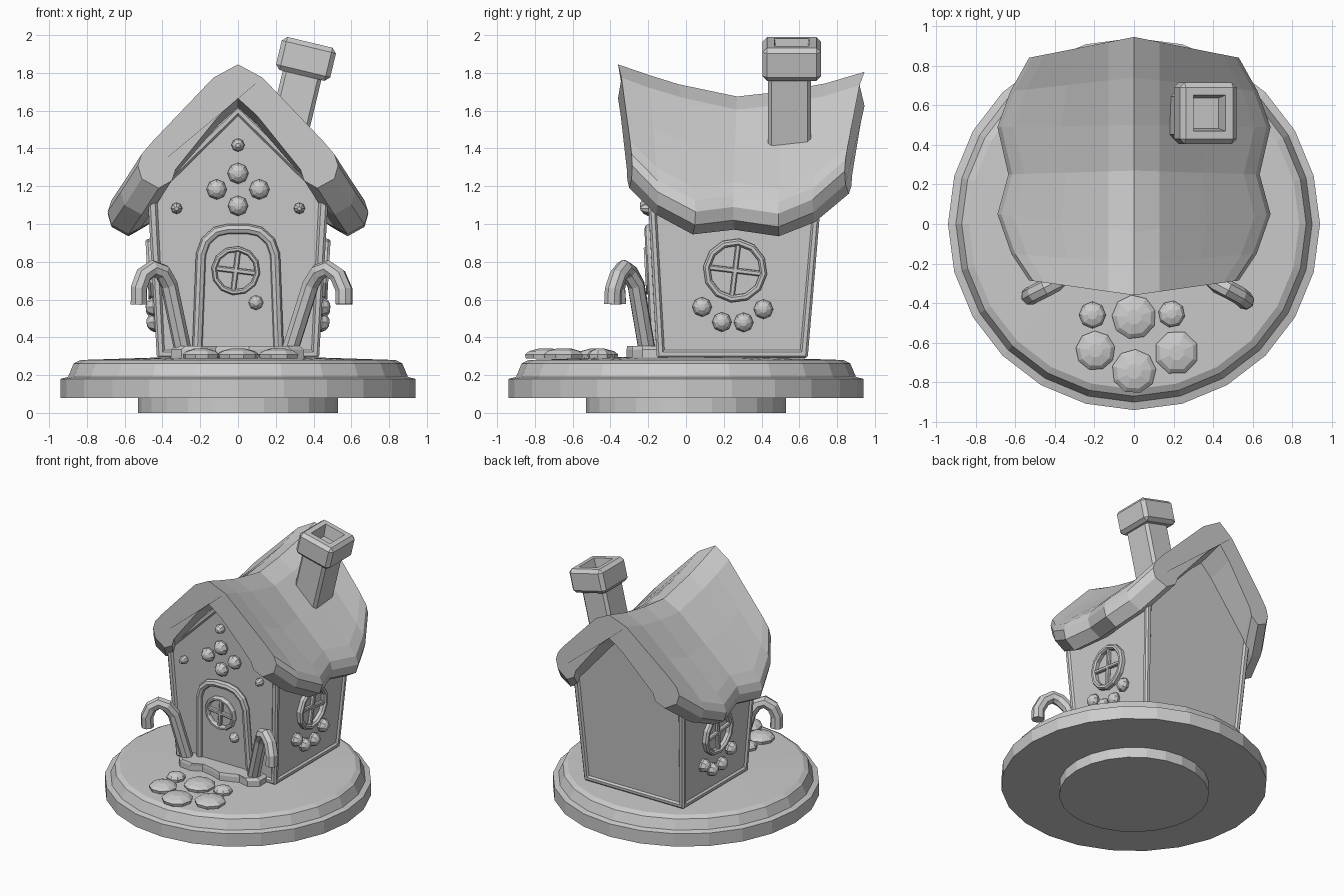
import bpy, bmesh
from math import sin, cos, pi, radians
from mathutils import Matrix, Vector

if "Cube" in bpy.data.objects:
    bpy.data.objects.remove(bpy.data.objects["Cube"])

T = Matrix.Translation
R = Matrix.Rotation
I = Matrix.Identity(4)
MIRROR = Matrix.Scale(-1, 4, (1, 0, 0))

# Wall frames: local x runs along the wall, local y up it, local z outwards
FRONT = T((0, -0.139, 0)) @ R(pi / 2 + 0.055, 4, 'X')
RIGHT = R(pi / 2, 4, 'Z') @ T((0, -0.413, 0)) @ R(pi / 2 + 0.057, 4, 'X')
LEFT = MIRROR @ RIGHT


def finish(name, bm, m=I):
    bm.transform(m)
    bmesh.ops.recalc_face_normals(bm, faces=bm.faces)
    me = bpy.data.meshes.new(name)
    bm.to_mesh(me)
    bm.free()
    ob = bpy.data.objects.new(name, me)
    bpy.context.collection.objects.link(ob)
    return ob


def rings_to_bm(rings):
    """Skin a list of closed point rings and cap both ends."""
    bm = bmesh.new()
    vs = [[bm.verts.new(p) for p in r] for r in rings]
    n = len(rings[0])
    for a, b in zip(vs, vs[1:]):
        for i in range(n):
            j = (i + 1) % n
            bm.faces.new((a[i], a[j], b[j], b[i]))
    bm.faces.new(vs[0][::-1])
    bm.faces.new(vs[-1])
    bmesh.ops.recalc_face_normals(bm, faces=bm.faces)
    return bm


def lathe(name, profile, n, m=I):
    rings = [[(r * cos(2 * pi * i / n), r * sin(2 * pi * i / n), z) for i in range(n)]
             for r, z in profile]
    bm = rings_to_bm(rings)
    bmesh.ops.remove_doubles(bm, verts=bm.verts, dist=0.0002)
    return finish(name, bm, m)


def box(name, size, m=I, bevel=0.0):
    bm = bmesh.new()
    bmesh.ops.create_cube(bm, size=1, matrix=Matrix.Diagonal((*size, 1)))
    if bevel:
        bmesh.ops.bevel(bm, geom=bm.edges[:], offset=bevel, segments=1, affect='EDGES')
    return finish(name, bm, m)


def slab(name, pts, z0, z1, bevel, m=I):
    def ring(z, k):
        c = sum((Vector(p) for p in pts), Vector((0, 0))) / len(pts)
        return [(*(c + (Vector(p) - c) * k), z) for p in pts]
    return finish(name, rings_to_bm([ring(z0, 1), ring(z1 - bevel, 1), ring(z1, 0.93)]), m)


def tube(name, pts, radius, m=I, closed=False):
    cu = bpy.data.curves.new(name, 'CURVE')
    cu.dimensions = '3D'
    cu.bevel_depth, cu.bevel_resolution, cu.use_fill_caps = radius, 2, True
    s = cu.splines.new('POLY')
    s.points.add(len(pts) - 1)
    for p, co in zip(s.points, pts):
        p.co = (*co, 1)
    s.use_cyclic_u = closed
    tmp = bpy.data.objects.new(name + "_path", cu)
    bpy.context.collection.objects.link(tmp)
    me = bpy.data.meshes.new_from_object(tmp.evaluated_get(bpy.context.evaluated_depsgraph_get()))
    bpy.data.objects.remove(tmp)
    bm = bmesh.new()
    bm.from_mesh(me)
    bmesh.ops.remove_doubles(bm, verts=bm.verts, dist=0.0001)
    for f in bm.faces:
        f.smooth = False
    return finish(name, bm, m)


def gumdrop(name, wall, x, y, r):
    lathe(name, [(r * .9, -.02), (r, .004), (r * .75, .028), (r * .35, .042), (0, .044)], 8,
          wall @ T((x, y, 0)))


def window(name, wall, x, y, r, z):
    m = wall @ T((x, y, z)) @ R(radians(-7), 4, 'Z')
    n = 12
    prof = [(r, -.03), (r, .012), (r * .94, .025), (r * .84, .025), (r * .78, .012), (r * .78, -.03)]
    bm = rings_to_bm([[(a * cos(2 * pi * i / n), a * sin(2 * pi * i / n), h) for i in range(n)]
                      for a, h in prof])
    bmesh.ops.delete(bm, geom=[f for f in bm.faces if len(f.verts) == n], context='FACES_ONLY')
    finish(name + "_frame", bm, m)
    box(name + "_bar_upright", (.028, r * 1.7, .03), m, .006)
    box(name + "_bar_across", (r * 1.7, .028, .03), m, .006)


# Stand: foot and stepped round plate
lathe("stand", [(.53, 0), (.53, .08), (.94, .08), (.94, .18), (.90, .19), (.87, .262),
                (.835, .28), (0, .307)], 24)

# House body: flared pentagon with recessed wall panels
def house_ring(front):
    out = []
    for side, z in ((-1, .29), (1, .29), (1, 1.17), (0, 1.63), (-1, 1.17)):
        y = -.155 - .055 * (z - .3) if front else .645 + .085 * (z - .3)
        out.append((side * (.43 + .057 * (z - .3)), y, z))
    return out

bm = rings_to_bm([house_ring(True), house_ring(False)])
bmesh.ops.bevel(bm, geom=bm.edges[:], offset=.012, segments=1, affect='EDGES')
bm.normal_update()
walls = [f for f in bm.faces if f.calc_area() > .3 and abs(f.normal.z) < .3]
bmesh.ops.inset_individual(bm, faces=walls, thickness=.028, depth=0)
bmesh.ops.inset_individual(bm, faces=walls, thickness=.014, depth=-.014)
finish("house_body", bm)

# Roof: saddle-backed thatch with wavy rolled eaves
# columns: ridge y, eave y, ridge z, eave x, eave z
ROOF = [(-.36, -.285, 1.845, .53, 1.31), (-.2, -.15, 1.79, .62, 1.17),
        (-.04, .05, 1.74, .69, 1.065), (.27, .25, 1.675, .635, 1.09),
        (.5, .49, 1.70, .69, 1.055), (.74, .67, 1.745, .625, 1.13),
        (.945, .84, 1.805, .53, 1.28)]
rings = []
for yr, ye, rz, ex, ez in ROOF:
    half = [(0, rz), (.13, rz - .07), ((ex + .05) / 2, (rz + ez + .06) / 2), (ex - .08, ez + .13),
            (ex - .02, ez + .06), (ex, ez), (ex - .02, ez - .07), (ex - .11, ez - .12),
            (ex - .18, ez - .08), (ex - .2, ez - .02), (.1, rz - .27), (0, rz - .18)]
    loop = half + [(-x, z) for x, z in half[-2:0:-1]]
    rings.append([(x, yr + (ye - yr) * min(1, abs(x) / ex), z) for x, z in loop])
finish("roof", rings_to_bm(rings))

# Leaning chimney with hollow cap
LEAN = T((.36, .56, 1.874)) @ R(radians(13.5), 4, 'Y')
box("chimney_shaft", (.21, .23, .5), LEAN @ T((0, -.012, -.30)), .02)
bm = bmesh.new()
bmesh.ops.create_cube(bm, size=1, matrix=Matrix.Diagonal((.295, .31, .18, 1)))
bmesh.ops.bevel(bm, geom=bm.edges[:], offset=.025, segments=1, affect='EDGES')
bm.normal_update()
top = [f for f in bm.faces if f.normal.z > .99]
bmesh.ops.inset_individual(bm, faces=top, thickness=.055, depth=0)
bmesh.ops.inset_individual(bm, faces=top, thickness=.02, depth=-.09)
finish("chimney_cap", bm, LEAN)

# Door with arched surround, round window and knob
arch = [(.215, .32), (.195, .84), (.17, .91), (.115, .96), (.05, .975)]
arch = arch + [(-x, y) for x, y in arch[::-1]]
slab("door", arch, -.03, .006, .004, FRONT)
tube("door_surround", [(x, y, 0) for x, y in arch], .028, FRONT)
window("door_window", FRONT, -.012, .755, .13, .012)
gumdrop("door_knob", FRONT, .095, .585, .04)

# Sweets on the front gable
for i, (x, z, r) in enumerate([(0, 1.42, .035), (0, 1.27, .056), (-.113, 1.185, .054),
                               (.113, 1.185, .054), (0, 1.098, .054),
                               (-.325, 1.085, .03), (.325, 1.085, .03)]):
    gumdrop(f"gable_sweet_{i}", FRONT, x, z, r)

# Side windows and sweets
for side, wall in (("right", RIGHT), ("left", LEFT)):
    window(f"{side}_window", wall, .26, .755, .17, 0)
    for i, (y, z) in enumerate([(.085, .562), (.19, .482), (.305, .48), (.41, .55)]):
        gumdrop(f"{side}_sweet_{i}", wall, y, z, .052)

# Candy canes beside the door
tube("left_cane", [(-.285, -.20, .30), (-.365, -.265, .68), (-.40, -.30, .745),
                   (-.45, -.325, .765), (-.50, -.35, .73), (-.525, -.365, .66),
                   (-.525, -.36, .575)], .046)
tube("right_cane", [(.265, -.20, .30), (.385, -.265, .68), (.425, -.305, .745),
                    (.475, -.33, .765), (.53, -.36, .725), (.562, -.385, .65),
                    (.562, -.388, .575)], .046)

# Snow drift on the doorstep
slab("doorstep_snow", [(-.35, -.14), (-.355, -.22), (-.30, -.285), (-.2, -.30), (-.12, -.265),
                       (-.03, -.285), (.06, -.315), (.14, -.29), (.2, -.265), (.28, -.285),
                       (.35, -.23), (.35, -.14)], .285, .355, .02)

# Domed stepping stones
for i, (x, y, r) in enumerate([(-.21, -.46, .068), (0, -.47, .112), (.19, -.455, .068),
                               (-.195, -.64, .1), (.215, -.65, .112), (0, -.745, .112)]):
    lathe(f"path_stone_{i}", [(r * .95, 0), (r, .022), (r * .8, .04), (r * .35, .053), (0, .054)],
          9 if i % 2 else 8, T((x, y, .287)) @ R(.3 * i, 4, 'Z'))
